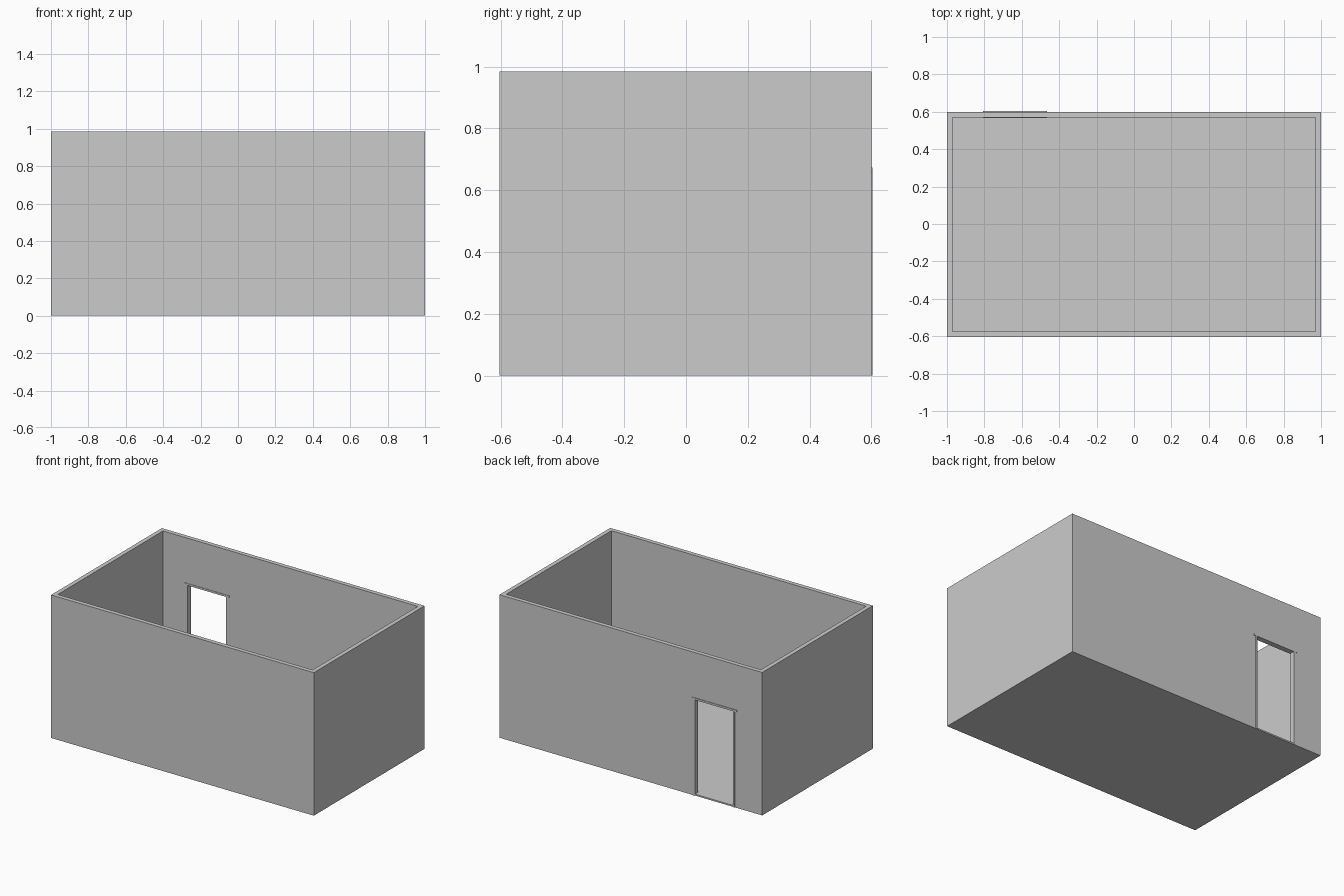
import bpy

if "Cube" in bpy.data.objects:
    bpy.data.objects.remove(bpy.data.objects["Cube"])

def box(name, x0, x1, y0, y1, z0, z1):
    bpy.ops.mesh.primitive_cube_add(size=1, location=((x0+x1)/2, (y0+y1)/2, (z0+z1)/2))
    o = bpy.context.object
    o.name = name
    o.scale = (x1-x0, y1-y0, z1-z0)
    bpy.ops.object.transform_apply(location=True, rotation=False, scale=True)
    return o

def cut(target, cutter):
    m = target.modifiers.new("cut", 'BOOLEAN')
    m.operation, m.solver, m.object = 'DIFFERENCE', 'EXACT', cutter
    bpy.context.view_layer.objects.active = target
    bpy.ops.object.modifier_apply(modifier=m.name)
    bpy.data.objects.remove(cutter, do_unlink=True)

T = 0.03                      # wall thickness
Y0, Y1, H = -0.604, 0.600, 0.984
DX0, DX1, DZ = -0.794, -0.478, 0.66   # doorway
FY0, FY1 = Y1 - T + 0.001, 0.604      # frame depth, slightly proud of wall
FY0 -= 0.004
J = 0.012                     # jamb width

# Four walls as a hollow box with a doorway in the back
walls = box("walls", -1, 1, Y0, Y1, 0, H)
cut(walls, box("room_cutter", -1+T, 1-T, Y0+T, Y1-T, -0.1, H+0.1))
cut(walls, box("door_cutter", DX0, DX1, Y1-T-0.05, Y1+0.05, -0.1, DZ))

# Floor slab between the walls
box("floor", -1+T, 1-T, Y0+T, Y1-T, 0, 0.01)
box("door_sill", DX0, DX1, Y1-T, Y1, 0, 0.01)

# Door frame
box("door_jamb_left", DX0, DX0+J, FY0, FY1, 0, DZ)
box("door_jamb_right", DX1-J, DX1, FY0, FY1, 0, DZ)
box("door_header", DX0-0.013, DX1+0.013, FY0, FY1, DZ, DZ+0.013)
